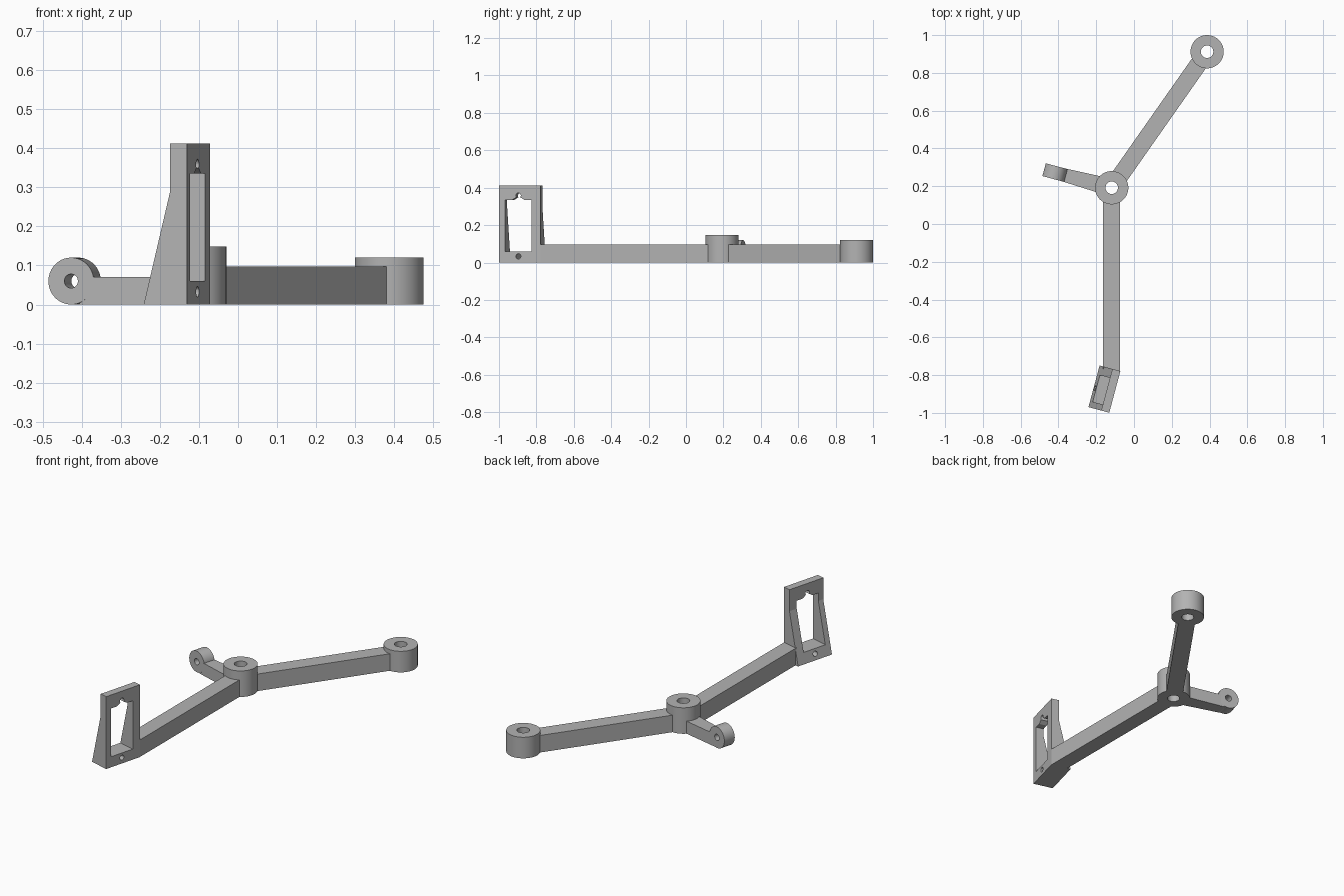
import bpy, bmesh, math
from mathutils import Vector

old = bpy.data.objects.get("Cube")
if old:
    bpy.data.objects.remove(old)

GREY = (0.45, 0.45, 0.45, 1)
mat = bpy.data.materials.new("plain grey")
mat.use_nodes = True
mat.diffuse_color = GREY
mat.node_tree.nodes["Principled BSDF"].inputs["Base Color"].default_value = GREY

Z = Vector((0, 0, 1))


def finish(name, bm):
    bmesh.ops.recalc_face_normals(bm, faces=bm.faces)
    mesh = bpy.data.meshes.new(name)
    bm.to_mesh(mesh)
    bm.free()
    mesh.materials.append(mat)
    obj = bpy.data.objects.new(name, mesh)
    bpy.context.collection.objects.link(obj)
    return obj


def activate(obj):
    bpy.ops.object.select_all(action='DESELECT')
    obj.select_set(True)
    bpy.context.view_layer.objects.active = obj


def prism(name, points, origin, a, b, sweep):
    """Polygon in the a-b plane, extruded along sweep."""
    bm = bmesh.new()
    face = bm.faces.new([bm.verts.new(origin + a * p + b * q) for p, q in points])
    ext = bmesh.ops.extrude_face_region(bm, geom=[face])
    moved = [v for v in ext["geom"] if isinstance(v, bmesh.types.BMVert)]
    bmesh.ops.translate(bm, verts=moved, vec=sweep)
    return finish(name, bm)


def ring(name, base, axis, outer, inner, height, segments=64):
    """Cylindrical boss with a through hole."""
    side = axis.orthogonal().normalized()
    up = axis.cross(side)
    bm = bmesh.new()
    loops = []
    for r, h in ((outer, 0), (outer, height), (inner, height), (inner, 0)):
        loop = []
        for i in range(segments):
            t = math.tau * i / segments
            loop.append(bm.verts.new(base + axis * h + (side * math.cos(t) + up * math.sin(t)) * r))
        loops.append(loop)
    for k in range(4):
        p, q = loops[k], loops[(k + 1) % 4]
        for i in range(segments):
            j = (i + 1) % segments
            bm.faces.new((p[i], p[j], q[j], q[i]))
    obj = finish(name, bm)
    activate(obj)
    bpy.ops.object.shade_smooth_by_angle(angle=math.radians(30))
    return obj


def arm(name, start, end, gap0, gap1, w0, w1, height):
    """Bar between two points, stopping short of each by a gap."""
    d = (end - start).normalized()
    n = Z.cross(d)
    length = (end - start).length - gap1
    outline = [(gap0, -w0), (length, -w1), (length, w1), (gap0, w0)]
    return prism(name, outline, start, d, n, Z * height)


hub = Vector((-0.118, 0.192, 0))
far = Vector((0.387, 0.912, 0))
pivot = Vector((-0.418, 0.272, 0))
tilt = math.radians(15)
along = Vector((math.sin(tilt), math.cos(tilt), 0))
inward = Vector((-math.cos(tilt), math.sin(tilt), 0))

# Bosses
ring("hub_boss", hub, Z, 0.088, 0.033, 0.148)
ring("far_boss", far, Z, 0.088, 0.033, 0.12)
ring("pivot_boss", pivot + Z * 0.06 - along * 0.035, along, 0.06, 0.018, 0.07)

# Arms
arm("long_arm", hub, far, 0.06, 0.06, 0.045, 0.045, 0.097)
arm("front_arm", hub, Vector((hub.x, -0.78, 0)), 0.06, 0, 0.045, 0.045, 0.097)
arm("short_arm", hub, pivot, 0.06, 0.022, 0.044, 0.034, 0.071)

# Mounting bracket with a sloping back
corner = Vector((-0.131, -0.999, 0))
bracket = prism("bracket", [(0, 0), (0.114, 0), (0.044, 0.29), (0.044, 0.412), (0, 0.412)],
                corner, inward, Z, along * 0.228)

# Window with a notched top, and a screw hole below it
middle = corner + along * 0.106 - inward * 0.1
notch = []
for i in range(17):
    t = math.radians(-40 + 260 * i / 16)
    notch.append((0.014 * math.cos(t), 0.358 + 0.014 * math.sin(t)))
window = [(-0.073, 0.06), (0.073, 0.06), (0.073, 0.335), (0.034, 0.335)] + notch
window += [(-0.034, 0.335), (-0.073, 0.335)]
hole = [(0.014 * math.cos(math.tau * i / 24), 0.033 + 0.014 * math.sin(math.tau * i / 24))
        for i in range(24)]
for outline in (window, hole):
    cutter = prism("bracket_cutter", outline, middle, along, Z, inward * 0.4)
    cutter.hide_render = True
    activate(bracket)
    mod = bracket.modifiers.new("cut", 'BOOLEAN')
    mod.operation = 'DIFFERENCE'
    mod.solver = 'EXACT'
    mod.object = cutter
    bpy.ops.object.modifier_apply(modifier=mod.name)
    bpy.data.objects.remove(cutter)
